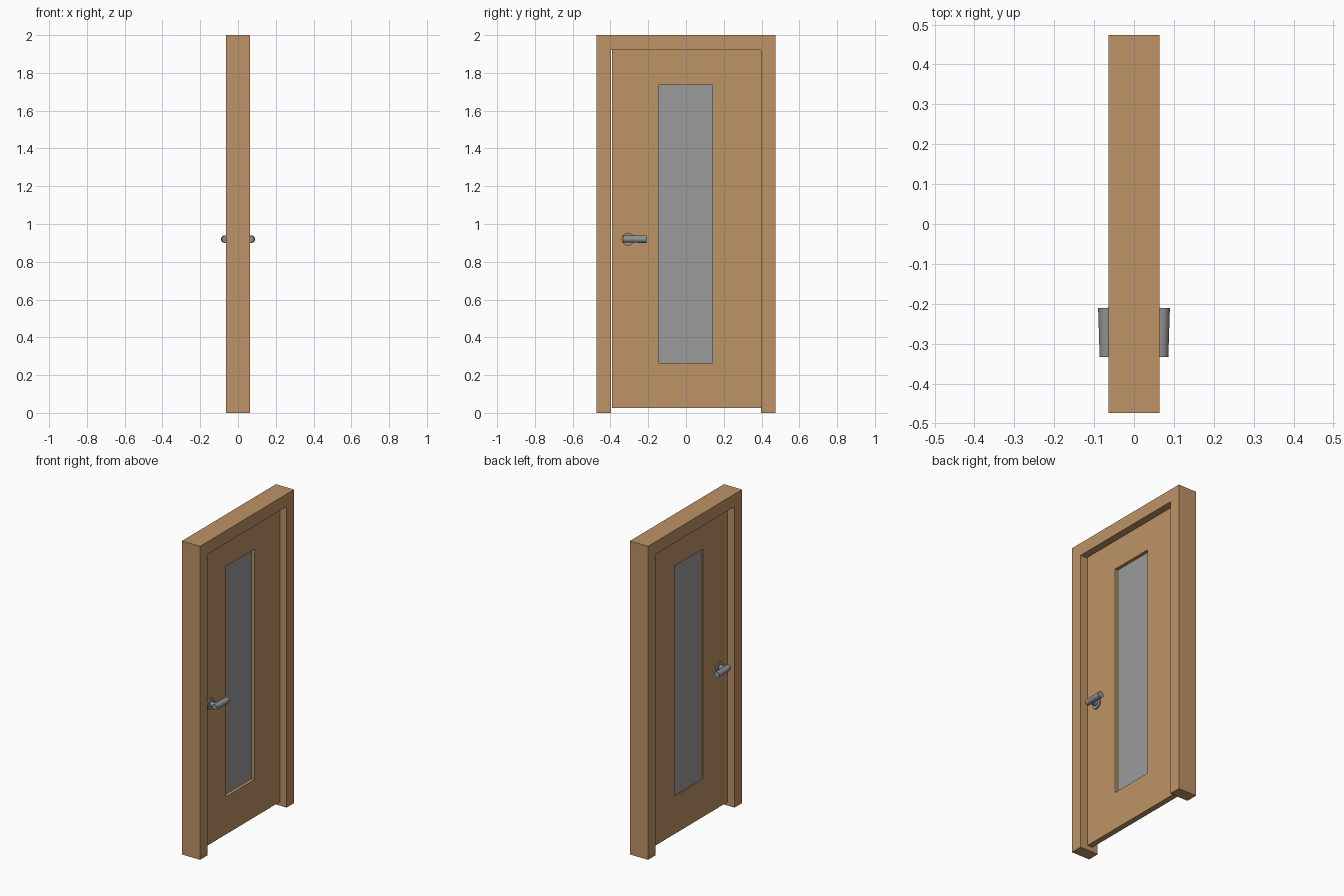
import bpy
import bmesh
from mathutils import Matrix, Vector

cube = bpy.data.objects.get("Cube")
if cube:
    bpy.data.objects.remove(cube, do_unlink=True)


def material(name, rgb):
    mat = bpy.data.materials.new(name)
    mat.use_nodes = True
    colour = (*rgb, 1)
    mat.diffuse_color = colour
    mat.node_tree.nodes["Principled BSDF"].inputs["Base Color"].default_value = colour
    return mat


wood = material("tan wood", (0.515, 0.292, 0.136))
glass = material("grey glass", (0.33, 0.33, 0.33))
metal = material("grey metal", (0.28, 0.28, 0.285))


def finish(name, bm, mat, smooth=False):
    bmesh.ops.recalc_face_normals(bm, faces=bm.faces)
    mesh = bpy.data.meshes.new(name)
    bm.to_mesh(mesh)
    bm.free()
    mesh.materials.append(mat)
    obj = bpy.data.objects.new(name, mesh)
    bpy.context.collection.objects.link(obj)
    if smooth:
        bpy.ops.object.select_all(action="DESELECT")
        obj.select_set(True)
        bpy.context.view_layer.objects.active = obj
        bpy.ops.object.shade_smooth_by_angle()
    return obj


def rect(y0, y1, z0, z1):
    return [(y0, z0), (y1, z0), (y1, z1), (y0, z1)]


def prism(name, profile, x0, x1, mat):
    """Extrude a (y, z) outline along x."""
    bm = bmesh.new()
    face = bm.faces.new([bm.verts.new((x0, y, z)) for y, z in profile])
    grown = bmesh.ops.extrude_face_region(bm, geom=[face])["geom"]
    verts = [v for v in grown if isinstance(v, bmesh.types.BMVert)]
    bmesh.ops.translate(bm, verts=verts, vec=(x1 - x0, 0, 0))
    return finish(name, bm, mat)


def pierced_panel(name, outer, inner, x0, x1, mat):
    """Panel with a rectangular opening through it."""
    bm = bmesh.new()
    loops = [[bm.verts.new((x, y, z)) for y, z in outline]
             for x, outline in ((x0, outer), (x1, outer), (x1, inner), (x0, inner))]
    for a, b in zip(loops, loops[1:] + loops[:1]):
        for i in range(4):
            j = (i + 1) % 4
            bm.faces.new((a[i], a[j], b[j], b[i]))
    return finish(name, bm, mat)


def rod(bm, start, end, r1, r2, sides=32):
    """Capped, optionally tapered cylinder between two points."""
    a, b = Vector(start), Vector(end)
    turn = (b - a).to_track_quat("Z", "Y").to_matrix().to_4x4()
    bmesh.ops.create_cone(bm, cap_ends=True, segments=sides, radius1=r1, radius2=r2,
                          depth=(b - a).length,
                          matrix=Matrix.Translation((a + b) / 2) @ turn)


# Frame: two jambs and a head in one piece
W, JAMB, HEAD, TOP, DEPTH = 0.474, 0.398, 1.92, 2.0, 0.064
prism("door_frame",
      [(-W, 0), (-JAMB, 0), (-JAMB, HEAD), (JAMB, HEAD),
       (JAMB, 0), (W, 0), (W, TOP), (-W, TOP)], -DEPTH, DEPTH, wood)

# Leaf with its window opening, hinged against the left jamb
LEAF = 0.018
opening = rect(-0.146, 0.141, 0.265, 1.735)
pierced_panel("door_leaf", rect(-0.391, JAMB, 0.025, HEAD), opening, -LEAF, LEAF, wood)
prism("window_pane", opening, -0.012, -0.002, glass)

# Lever handle on each face
HY, HZ, AXIS = -0.307, 0.92, 0.07
for side, label in ((1, "left"), (-1, "right")):
    bm = bmesh.new()
    rod(bm, (side * LEAF, HY, HZ), (side * 0.026, HY, HZ), 0.034, 0.034)
    finish(label + "_handle_rose", bm, metal, True)
    bm = bmesh.new()
    rod(bm, (side * 0.024, HY, HZ), (side * AXIS, HY, HZ), 0.015, 0.015)
    finish(label + "_handle_neck", bm, metal, True)
    bm = bmesh.new()
    rod(bm, (side * 0.068, -0.333, HZ), (side * AXIS, -0.21, HZ), 0.018, 0.02)
    finish(label + "_handle_lever", bm, metal, True)
